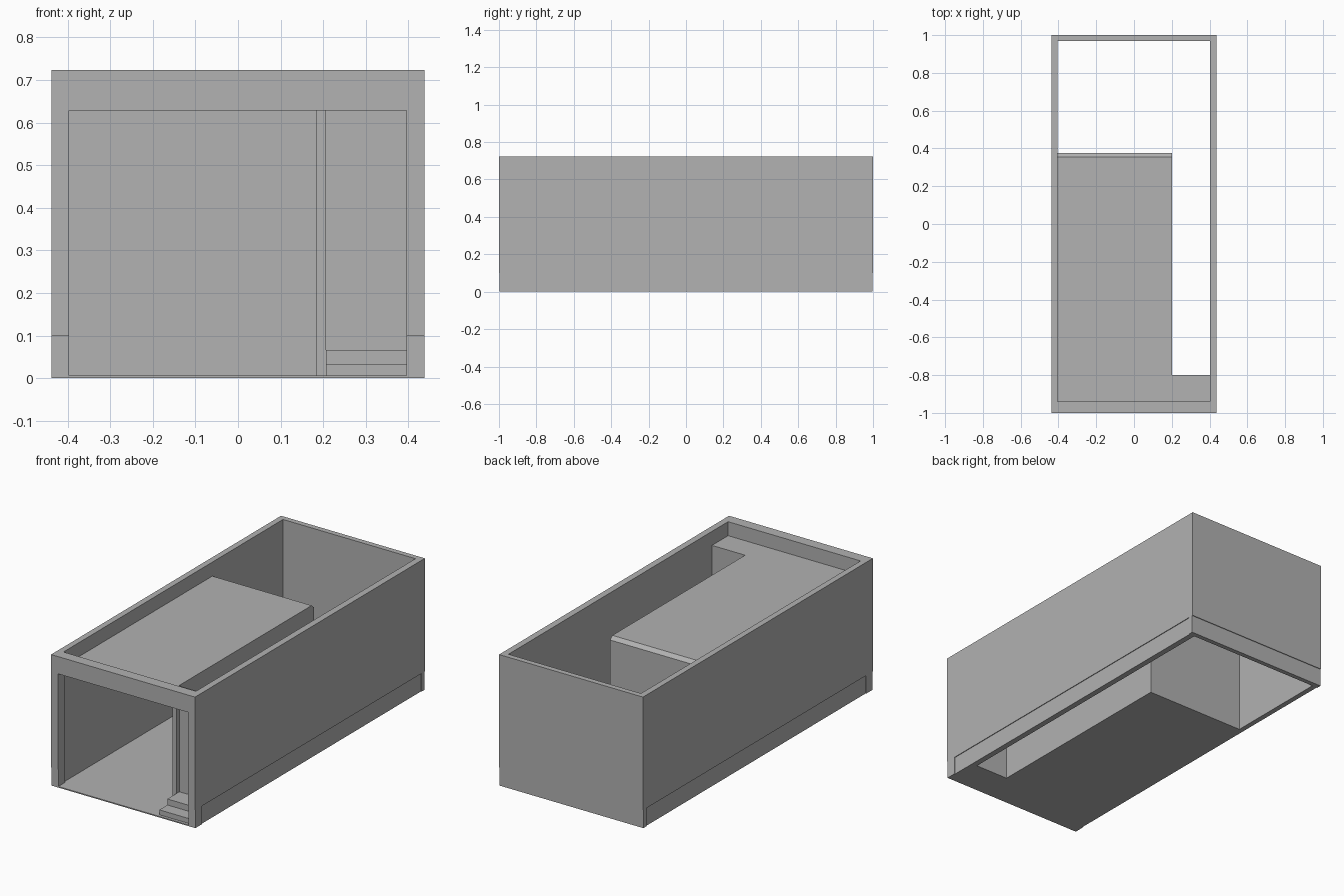
import bpy
import bmesh
from mathutils import Vector

cube = bpy.data.objects.get("Cube")
if cube:
    bpy.data.objects.remove(cube, do_unlink=True)

grey = bpy.data.materials.new("plain grey")
grey.use_nodes = True
colour = (0.445, 0.445, 0.445, 1)
grey.diffuse_color = colour
grey.node_tree.nodes["Principled BSDF"].inputs["Base Color"].default_value = colour


def prism(name, outline, place, depth):
    """Extrude a flat outline; place maps outline points into space."""
    bm = bmesh.new()
    face = bm.faces.new([bm.verts.new(place(a, b)) for a, b in outline])
    side = bmesh.ops.extrude_face_region(bm, geom=[face])
    moved = [v for v in side["geom"] if isinstance(v, bmesh.types.BMVert)]
    bmesh.ops.translate(bm, verts=moved, vec=Vector(depth))
    bmesh.ops.recalc_face_normals(bm, faces=bm.faces)
    mesh = bpy.data.meshes.new(name)
    bm.to_mesh(mesh)
    bm.free()
    mesh.materials.append(grey)
    obj = bpy.data.objects.new(name, mesh)
    bpy.context.collection.objects.link(obj)
    return obj


def box(name, x, y, z):
    outline = [(x[0], y[0]), (x[1], y[0]), (x[1], y[1]), (x[0], y[1])]
    return prism(name, outline, lambda a, b: (a, b, z[0]), (0, 0, z[1] - z[0]))


# Main dimensions
OUT, TOP, BASE, GAP = 0.438, 0.723, 0.1, 0.004
IN_L, IN_R = -0.405, 0.402
FRONT, BACK = -0.94, 0.97
CEIL, ROOM_X, ROOM_Y, DOOR_Y = 0.628, 0.2, 0.375, -0.8
OPEN_L, OPEN_R = -0.397, 0.395

# Side walls with a slightly recessed base
for name, inner, sign in (("right", IN_L, -1), ("left", IN_R, 1)):
    for part, inset, z in (("wall", 0, (BASE, TOP)), ("base", GAP, (0, BASE))):
        outer = sign * (OUT - inset)
        box(f"{name}_{part}", sorted((inner, outer)), (FRONT, BACK), z)

# Back wall and its recessed base
box("back_wall", (-OUT, OUT), (BACK, 1), (BASE, TOP))
box("back_base", (-OUT, OUT), (BACK, 1 - GAP), (0, BASE))

# Front frame around the wide opening, with recessed feet
frame = [(-OUT, BASE), (OPEN_L, BASE), (OPEN_L, CEIL), (OPEN_R, CEIL),
         (OPEN_R, BASE), (OUT, BASE), (OUT, TOP), (-OUT, TOP)]
prism("front_frame", frame, lambda a, b: (a, -1, b), (0, 1 + FRONT, 0))
for name, x in (("right", (-OUT, OPEN_L)), ("left", (OPEN_R, OUT))):
    box(f"front_foot_{name}", x, (GAP - 1, FRONT), (0, BASE))

# L-shaped floor and threshold
floor = [(IN_L, FRONT), (IN_R, FRONT), (IN_R, DOOR_Y),
         (ROOM_X, DOOR_Y), (ROOM_X, ROOM_Y), (IN_L, ROOM_Y)]
prism("room_floor", floor, lambda a, b: (a, b, 0), (0, 0, 0.006))
box("threshold", (OPEN_L, OPEN_R), (GAP - 1, FRONT), (0, 0.006))

# Room ceiling with a chamfered rear edge, and the porch ceiling
slab = [(FRONT, CEIL), (ROOM_Y, CEIL), (ROOM_Y - 0.02, CEIL + 0.018), (FRONT, CEIL + 0.018)]
prism("room_ceiling", slab, lambda a, b: (IN_L, a, b), (ROOM_X - IN_L, 0, 0))
box("porch_ceiling", (ROOM_X, IN_R), (FRONT, DOOR_Y), (CEIL, CEIL + 0.018))

# Inner walls, door panel and door post
box("room_back_wall", (IN_L, ROOM_X), (ROOM_Y - 0.02, ROOM_Y), (0.006, CEIL))
box("partition_wall", (0.183, ROOM_X), (DOOR_Y, ROOM_Y - 0.02), (0.006, CEIL))
box("door_panel", (ROOM_X, IN_R), (DOOR_Y - 0.006, DOOR_Y), (0.006, CEIL))
box("door_post", (0.183, 0.207), (-0.83, DOOR_Y - 0.006), (0.006, CEIL))

# Two entrance steps
for i, start in enumerate((-0.98, -0.91)):
    box(f"step_{i + 1}", (0.207, OPEN_R), (start, DOOR_Y - 0.006),
        (max(0.006, i * 0.033), (i + 1) * 0.033))
